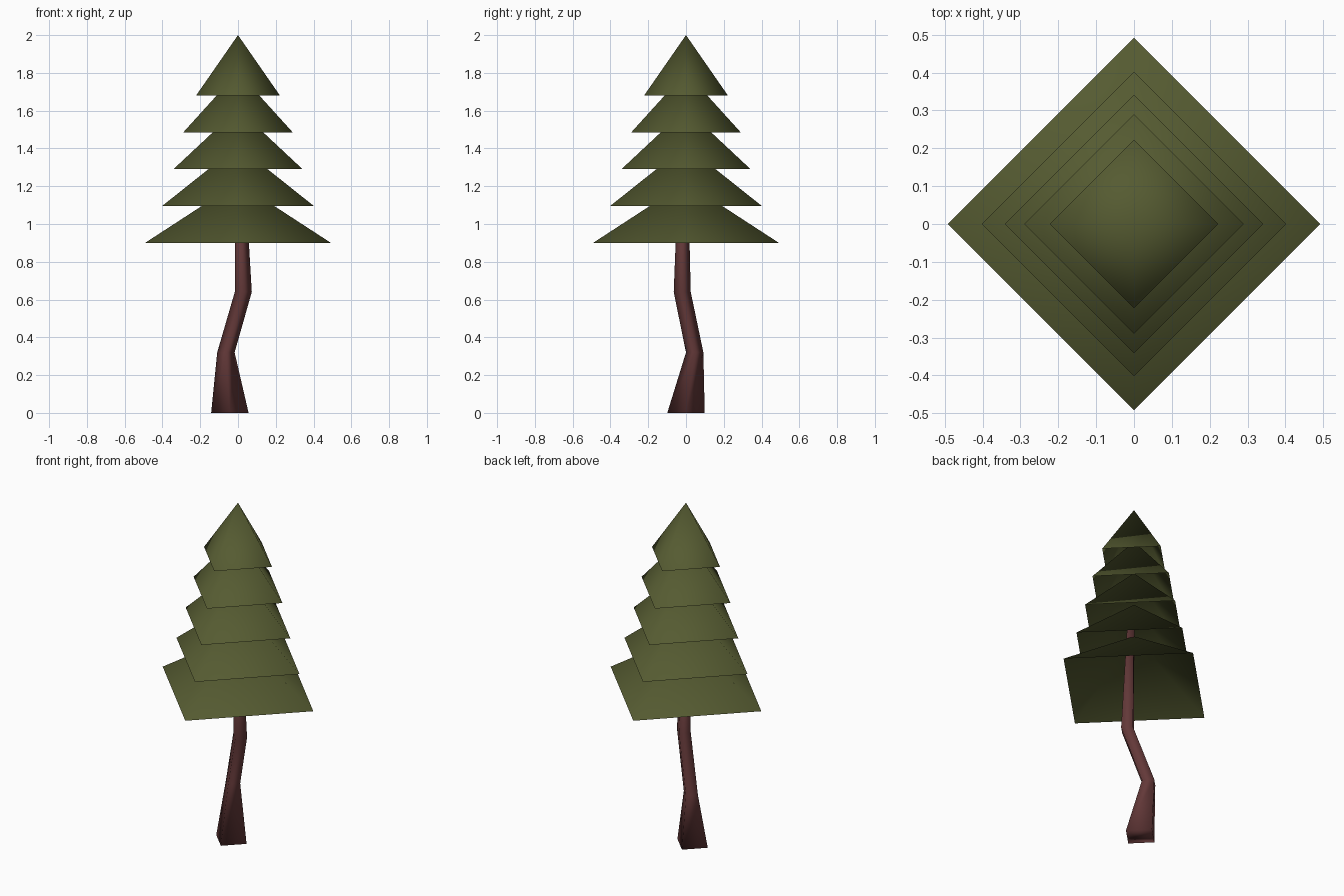
import bpy, bmesh

if "Cube" in bpy.data.objects:
    bpy.data.objects.remove(bpy.data.objects["Cube"])


def material(name, rgb):
    m = bpy.data.materials.new(name)
    m.diffuse_color = (*rgb, 1.0)
    m.use_nodes = True
    m.node_tree.nodes["Principled BSDF"].inputs["Base Color"].default_value = m.diffuse_color
    return m


leaf_green = material("leaf green", (0.091, 0.104, 0.031))
bark_brown = material("bark brown", (0.125, 0.040, 0.040))


def ring(bm, cx, cy, z, r):
    """Four-sided ring with its corners on the x and y axes."""
    return [bm.verts.new((cx + r * dx, cy + r * dy, z))
            for dx, dy in ((1, 0), (0, 1), (-1, 0), (0, -1))]


def finish(bm, name, mat):
    for f in bm.faces:
        f.smooth = True
    me = bpy.data.meshes.new(name)
    bm.to_mesh(me)
    bm.free()
    me.materials.append(mat)
    ob = bpy.data.objects.new(name, me)
    bpy.context.collection.objects.link(ob)
    return ob


# Foliage: five hollow pyramids, open underneath, all equally tall
tiers = [(0.90, 0.492), (1.095, 0.402), (1.29, 0.342), (1.485, 0.29), (1.68, 0.222)]
for i, (z, r) in enumerate(tiers):
    bm = bmesh.new()
    base = ring(bm, 0, 0, z, r)
    tip = bm.verts.new((0, 0, z + 0.32))
    for k in range(4):
        bm.faces.new((base[k], base[(k + 1) % 4], tip))
    finish(bm, f"foliage_tier_{i + 1}", leaf_green)

# Trunk: crooked tapering four-sided post (centre x, centre y, z, radius)
path = [(-0.043, 0.0, 0.0, 0.099),
        (-0.064, 0.046, 0.32, 0.046),
        (0.028, -0.02, 0.64, 0.045),
        (0.010, -0.015, 1.28, 0.025)]
bm = bmesh.new()
rings = [ring(bm, *p) for p in path]
for a, b in zip(rings, rings[1:]):
    for k in range(4):
        n = (k + 1) % 4
        bm.faces.new((a[k], a[n], b[n], b[k]))
bm.faces.new(rings[0][::-1])
bm.faces.new(rings[-1])
finish(bm, "trunk", bark_brown)
